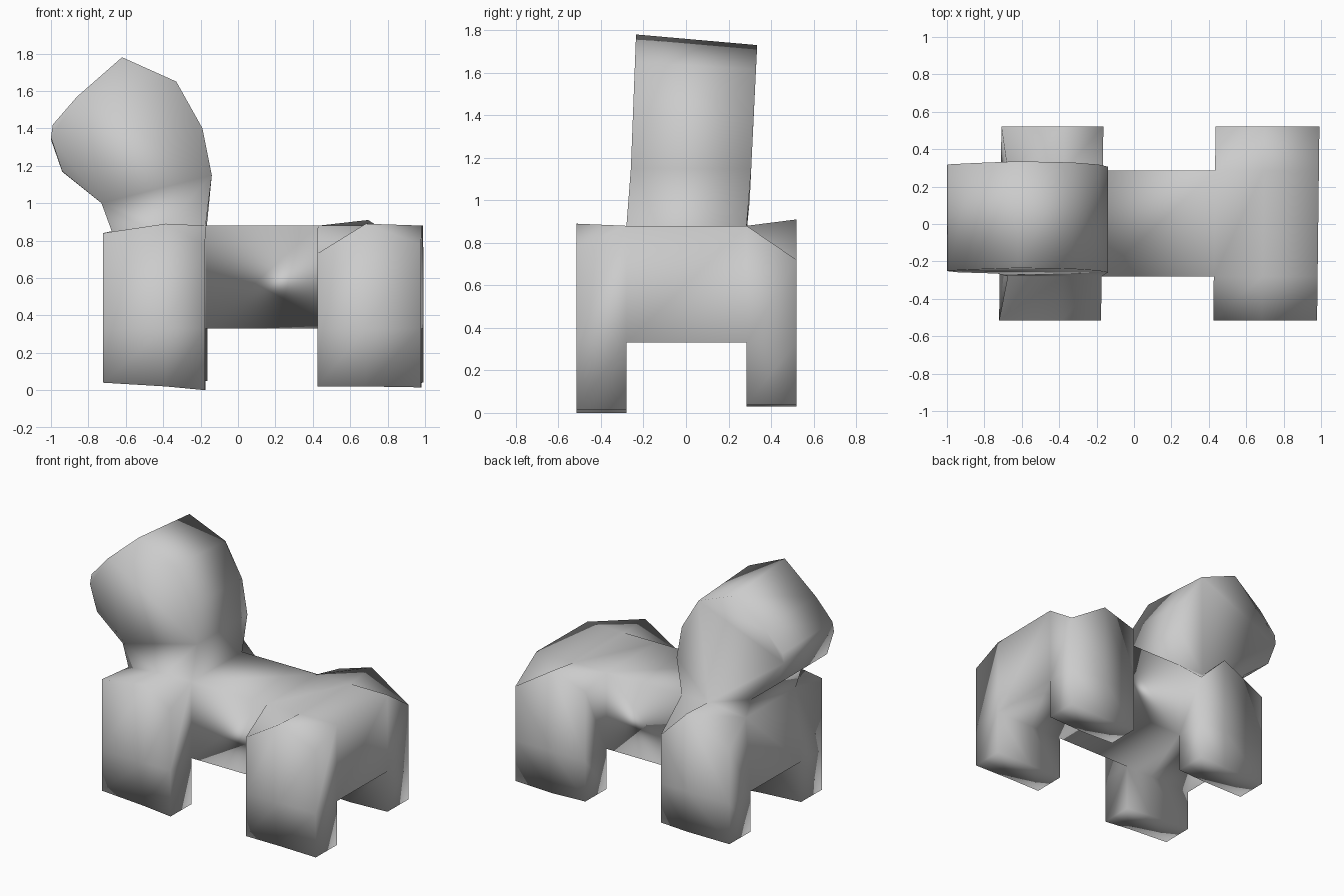
import bpy, bmesh
from mathutils import Vector

cube = bpy.data.objects.get("Cube")
if cube:
    bpy.data.objects.remove(cube)

mat = bpy.data.materials.new("light_grey")
mat.use_nodes = True
mat.diffuse_color = (0.6, 0.6, 0.6, 1)
mat.node_tree.nodes["Principled BSDF"].inputs["Base Color"].default_value = (0.6, 0.6, 0.6, 1)

# Cage lines of the body: front block, torso, rear block
XS = [-0.715, -0.38, -0.17, 0.43, 0.69, 0.985]
YS = [-0.515, -0.28, 0.285, 0.52]
TOP = {0: [0.84, 0.89, 0.77, 0.73, 0.89, 0.78],
       3: [0.72, 0.89, 0.68, 0.83, 0.91, 0.72]}
FEET = {-1: [0.04, 0.02, 0, 0.02, 0.02, 0.015],
        1: [0.04, 0.04, 0.05, 0.04, 0.03, 0.04]}

# Head outline (x, z), from the throat round to the nape
HEAD = [(-0.73, 1.0), (-0.94, 1.17), (-1.0, 1.35), (-0.99, 1.42), (-0.86, 1.57),
        (-0.62, 1.78), (-0.33, 1.65), (-0.19, 1.4), (-0.14, 1.15)]

bm = bmesh.new()
grid = {}


def corner(i, j, k):
    """Cage vertex at line i along x, j along y, level k."""
    if (i, j, k) not in grid:
        y = YS[j]
        z = (FEET[1 if y > 0 else -1][i], 0.33, TOP[j][i] if j in TOP else 0.88)[k]
        x = XS[i] + 0.012 * y
        if k == 2 and i == 0 and j not in TOP:
            x, z = -0.675, 0.85
        grid[i, j, k] = bm.verts.new((x, y, z))
    return grid[i, j, k]


def filled(i, j, k):
    if not (0 <= i < 5 and 0 <= j < 3 and 0 <= k < 2):
        return False
    if i == 2:                      # torso
        return j == 1 and k == 1
    return k == 1 or j != 1         # blocks with a gap between the legs


# Skin every open side of a filled cell, leaving the neck open
for i in range(5):
    for j in range(3):
        for k in range(2):
            if not filled(i, j, k):
                continue
            for axis in range(3):
                for side in (0, 1):
                    n = [i, j, k]
                    n[axis] += 2 * side - 1
                    neck = axis == 2 and side and j == 1 and i < 2
                    if filled(*n) or neck:
                        continue
                    a, b = [t for t in range(3) if t != axis]
                    quad = []
                    for da, db in ((0, 0), (1, 0), (1, 1), (0, 1)):
                        c = [i, j, k]
                        c[axis] += side
                        c[a] += da
                        c[b] += db
                        quad.append(corner(*c))
                    bm.faces.new(quad)

# Head and neck: two outlines grown from the neck opening
sides = []
for j, y0, y1, drop in ((1, -0.265, -0.235, 0), (2, 0.30, 0.335, 0.05)):
    ring = [corner(0, j, 2)]
    for x, z in HEAD:
        t = (z - 1.0) / 0.78
        ring.append(bm.verts.new((x, y0 + (y1 - y0) * t, z - drop * max(t, 0) ** 2)))
    ring.append(corner(2, j, 2))
    bm.faces.new(ring + [corner(1, j, 2)])
    sides.append(ring)
near, far = sides
for n in range(len(near) - 1):
    bm.faces.new((near[n], near[n + 1], far[n + 1], far[n]))

bmesh.ops.recalc_face_normals(bm, faces=bm.faces[:])
for f in bm.faces:
    f.smooth = True

mesh = bpy.data.meshes.new("animal_body")
bm.to_mesh(mesh)
bm.free()
mesh.materials.append(mat)
bpy.context.collection.objects.link(bpy.data.objects.new("animal_body", mesh))
